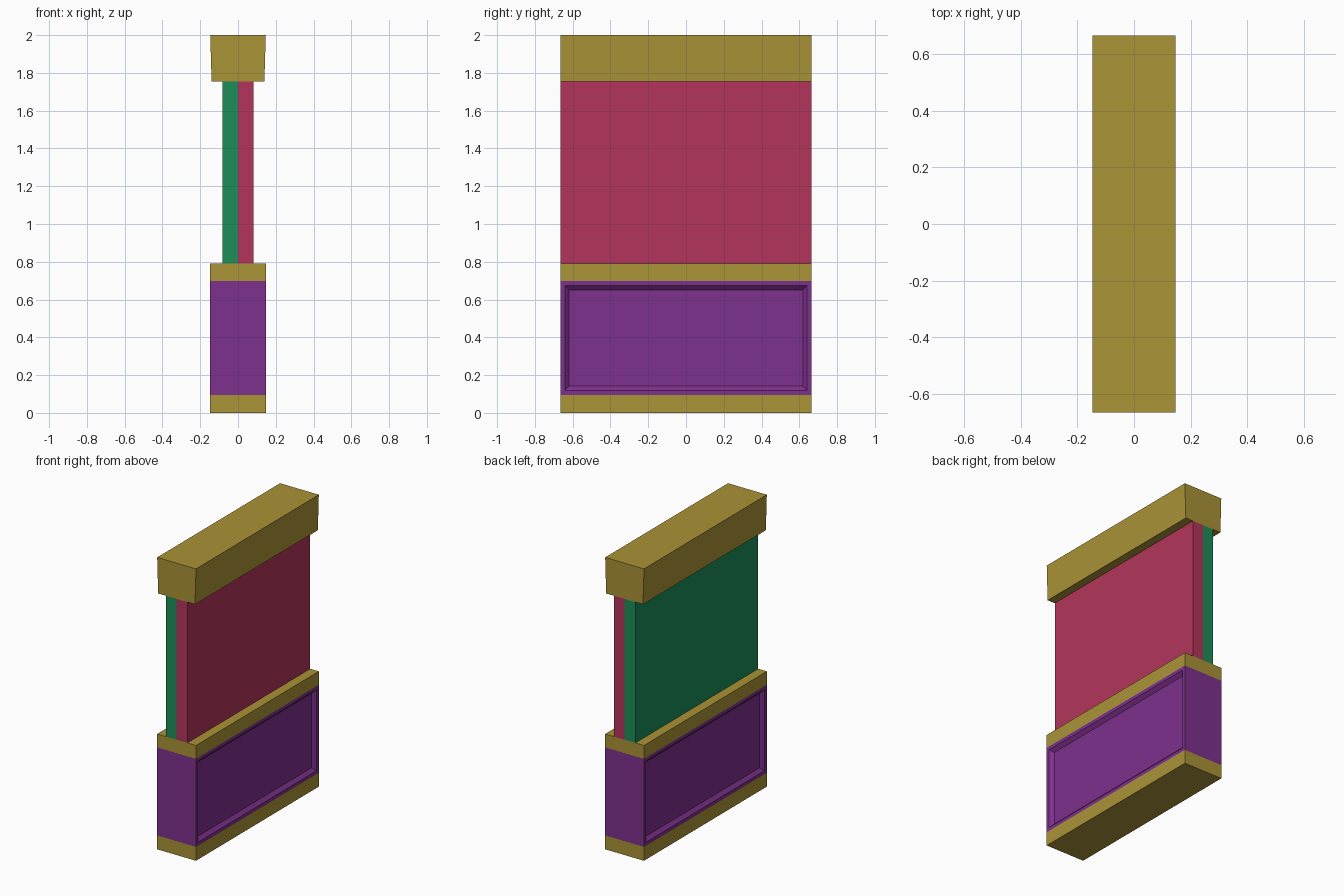
import bpy, bmesh

if "Cube" in bpy.data.objects:
    bpy.data.objects.remove(bpy.data.objects["Cube"])

W, D = 0.147, 0.665   # half width (x) and half length (y)


def material(name, rgb):
    mat = bpy.data.materials.new(name)
    mat.diffuse_color = [(c / 255) ** 2.2 for c in rgb] + [1]
    mat.use_nodes = True
    mat.node_tree.nodes["Principled BSDF"].inputs["Base Color"].default_value = mat.diffuse_color
    return mat


gold = material("gold_trim", (168, 146, 58))
red = material("red_panel", (178, 56, 92))
green = material("green_panel", (35, 140, 90))
purple = material("purple_base", (126, 52, 140))


def slab(name, x0, x1, z0, z1, mat, bottom_scale=1.0, recess=None):
    """Full-length box; optional taper in x and inset recesses on both long faces."""
    bm = bmesh.new()
    bmesh.ops.create_cube(bm, size=1)
    for v in bm.verts:
        low = v.co.z < 0
        v.co.x = (x0 if v.co.x < 0 else x1) * (bottom_scale if low else 1)
        v.co.y = D if v.co.y > 0 else -D
        v.co.z = z0 if low else z1
    if recess:
        border, bevel, depth = recess
        bm.normal_update()
        sides = [f for f in bm.faces if abs(f.normal.x) > 0.9]
        bmesh.ops.inset_individual(bm, faces=sides, thickness=border)
        bmesh.ops.inset_individual(bm, faces=sides, thickness=bevel, depth=-depth)
    mesh = bpy.data.meshes.new(name)
    bm.to_mesh(mesh)
    bm.free()
    mesh.materials.append(mat)
    obj = bpy.data.objects.new(name, mesh)
    bpy.context.collection.objects.link(obj)
    return obj


# Base with sunken panels between two trim bands
slab("bottom_trim", -W, W, 0, 0.095, gold)
slab("base_panel", -W, W, 0.095, 0.698, purple, recess=(0.033, 0.033, 0.022))
slab("middle_trim", -W, W, 0.698, 0.79, gold)

# Two-sided upper wall
slab("wall_right", 0, 0.082, 0.79, 1.755, red)
slab("wall_left", -0.082, 0, 0.79, 1.755, green)

# Slightly tapered cap
slab("top_cap", -W, W, 1.755, 2.0, gold, bottom_scale=0.95)
